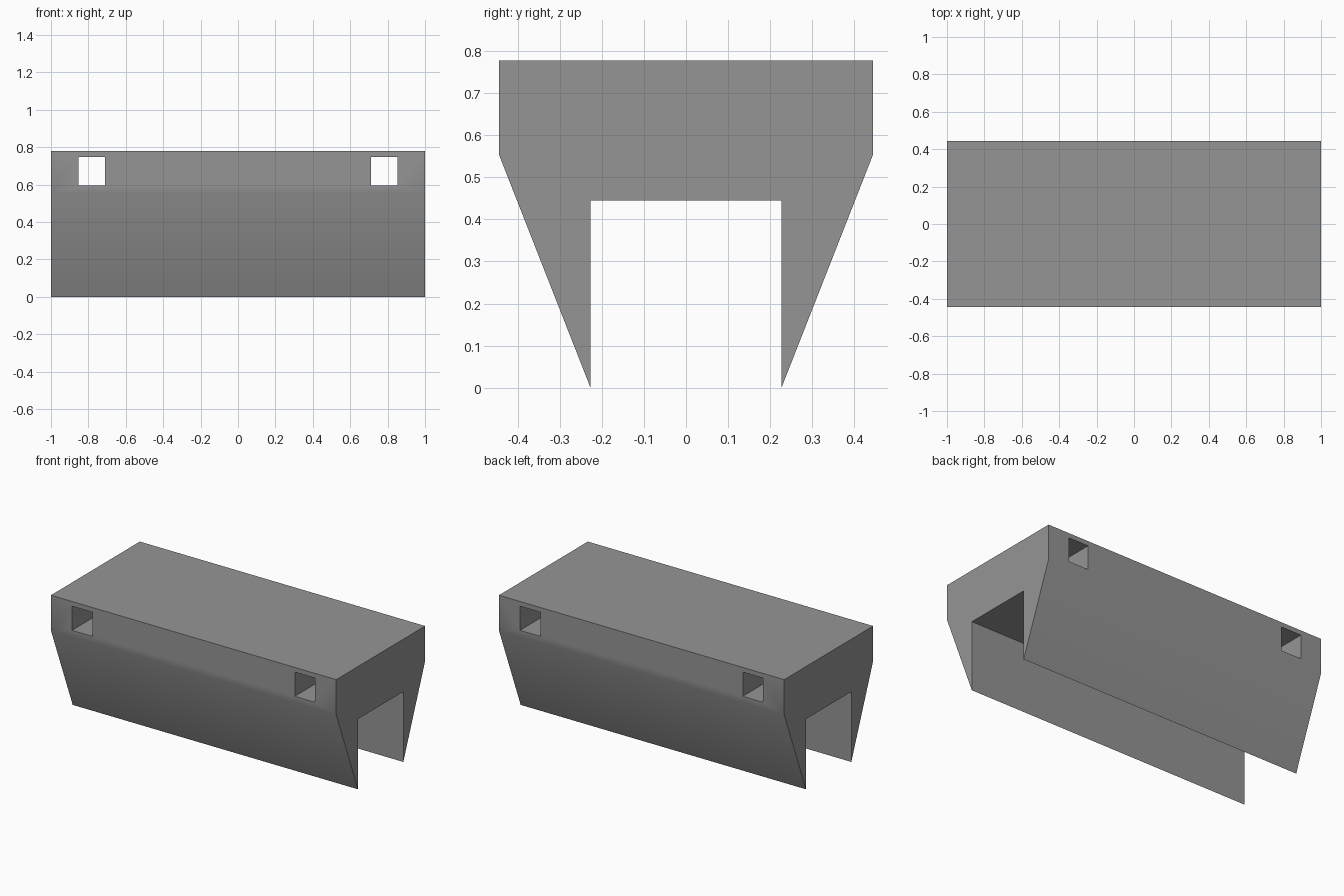
import bpy
import bmesh
import math

if "Cube" in bpy.data.objects:
    bpy.data.objects.remove(bpy.data.objects["Cube"])

grey = bpy.data.materials.new("mid grey")
grey.diffuse_color = (0.3, 0.3, 0.3, 1)
grey.use_nodes = True
grey.node_tree.nodes["Principled BSDF"].inputs["Base Color"].default_value = grey.diffuse_color


def prism(name, profile, x0, x1):
    """Extrude a (y, z) profile along x."""
    bm = bmesh.new()
    face = bm.faces.new([bm.verts.new((x0, y, z)) for y, z in profile])
    ext = bmesh.ops.extrude_face_region(bm, geom=[face])
    moved = [v for v in ext["geom"] if isinstance(v, bmesh.types.BMVert)]
    bmesh.ops.translate(bm, verts=moved, vec=(x1 - x0, 0, 0))
    bmesh.ops.recalc_face_normals(bm, faces=bm.faces[:])
    mesh = bpy.data.meshes.new(name)
    bm.to_mesh(mesh)
    bm.free()
    mesh.materials.append(grey)
    obj = bpy.data.objects.new(name, mesh)
    bpy.context.collection.objects.link(obj)
    return obj


# Channel-shaped body with tapering side walls
half = [(0.445, 0.778), (0.445, 0.555), (0.227, 0.0), (0.227, 0.445)]
body = prism("channel_body", half + [(-y, z) for y, z in reversed(half)], -1, 1)
bpy.context.view_layer.objects.active = body
body.select_set(True)

# Square slots running front to back near both ends
for side in (-1, 1):
    x0, x1 = sorted((side * 0.71, side * 0.852))
    cutter = prism("slot_cutter", [(-0.6, 0.595), (0.6, 0.595), (0.6, 0.748), (-0.6, 0.748)], x0, x1)
    cut = body.modifiers.new("slot", 'BOOLEAN')
    cut.operation = 'DIFFERENCE'
    cut.solver = 'EXACT'
    cut.object = cutter
    bpy.ops.object.modifier_apply(modifier=cut.name)
    bpy.data.objects.remove(cutter)

# Soft shading across the shallow side bend
bpy.ops.object.shade_smooth_by_angle(angle=math.radians(30))
